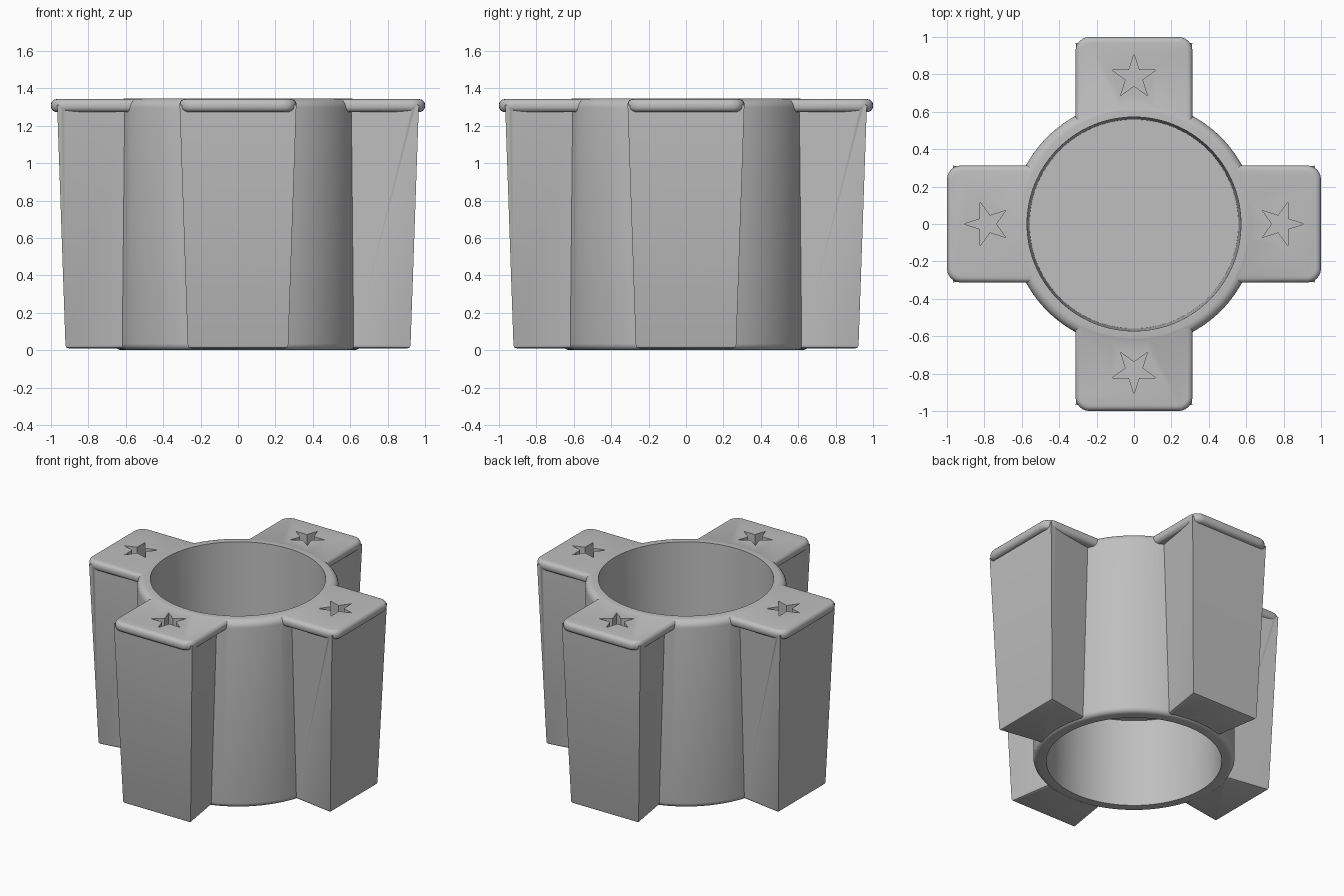
import bpy, bmesh, math
from mathutils import Matrix, Vector

if "Cube" in bpy.data.objects:
    bpy.data.objects.remove(bpy.data.objects["Cube"], do_unlink=True)

HEIGHT = 1.345
SEGMENTS = 96

grey = bpy.data.materials.new("plain_grey")
grey.use_nodes = True
COLOUR = (0.52, 0.52, 0.52, 1)
grey.diffuse_color = COLOUR
grey.node_tree.nodes["Principled BSDF"].inputs["Base Color"].default_value = COLOUR


def finish(bm, name, turn=0):
    """Turn a bmesh into an object, rotated about z."""
    bmesh.ops.recalc_face_normals(bm, faces=bm.faces)
    bm.transform(Matrix.Rotation(turn, 4, 'Z'))
    mesh = bpy.data.meshes.new(name)
    bm.to_mesh(mesh)
    bm.free()
    mesh.materials.append(grey)
    obj = bpy.data.objects.new(name, mesh)
    bpy.context.collection.objects.link(obj)
    return obj


def loft(rings, name, turn=0, bevel_bottom=0):
    """Skin a stack of point rings and cap both ends."""
    bm = bmesh.new()
    loops = [[bm.verts.new(p) for p in ring] for ring in rings]
    for a, b in zip(loops, loops[1:]):
        for i in range(len(a)):
            j = (i + 1) % len(a)
            bm.faces.new((a[i], a[j], b[j], b[i]))
    base = bm.faces.new(loops[0])
    bm.faces.new(loops[-1])
    if bevel_bottom:
        bmesh.ops.bevel(bm, geom=list(base.edges), offset=bevel_bottom,
                        segments=2, profile=0.5, affect='EDGES')
    return finish(bm, name, turn)


def circle(radius, z, n=SEGMENTS):
    return [(radius * math.cos(math.tau * i / n), radius * math.sin(math.tau * i / n), z)
            for i in range(n)]


def combine(target, other, operation):
    """Apply a boolean and discard the operand."""
    mod = target.modifiers.new("join", 'BOOLEAN')
    mod.object, mod.operation, mod.solver = other, operation, 'EXACT'
    bpy.context.view_layer.objects.active = target
    bpy.ops.object.modifier_apply(modifier=mod.name)
    bpy.data.objects.remove(other, do_unlink=True)


def tube(radius, bottom_round, top_round, steps=6):
    """Solid drum with rounded rims."""
    rings = []
    for i in range(steps + 1):
        a = math.pi / 2 * i / steps
        rings.append(circle(radius - bottom_round * (1 - math.sin(a)),
                            bottom_round * (1 - math.cos(a))))
    for i in range(steps + 1):
        a = math.pi / 2 * i / steps
        rings.append(circle(radius - top_round * (1 - math.cos(a)),
                            HEIGHT - top_round * (1 - math.sin(a))))
    return loft(rings, "holder_body")


def wing(turn):
    """Block that tapers downward and towards the centre."""
    def section(outer, half, z, inner=0.4, slope=0.16):
        near = half - slope * (outer - inner)
        return [(outer, -half, z), (outer, half, z), (inner, near, z), (inner, -near, z)]
    return loft([section(0.922, 0.268, 0.01), section(0.967, 0.312, 1.31)],
                "wing", turn, 0.015)


def flange(turn, half=0.313, corner=0.075, low=1.273, top=1.342, edge=0.03):
    """Rounded plate on top of a wing."""
    def outline(inset, z):
        pts = [(0.4, -half + inset, z)]
        for sign in (-1, 1):
            for i in range(7):
                a = math.pi / 2 * (i / 6 if sign > 0 else i / 6 - 1)
                pts.append((1 - corner + (corner - inset) * math.cos(a),
                            sign * (half - corner) + (corner - inset) * math.sin(a), z))
        return pts + [(0.4, half - inset, z)]
    rings = []
    for i in range(6):
        a = math.pi / 2 * i / 5
        rings.append(outline(edge * (1 - math.sin(a)), low + edge * (1 - math.cos(a))))
    for i in range(6):
        a = math.pi / 2 * i / 5
        rings.append(outline(edge * (1 - math.cos(a)), top - edge * (1 - math.sin(a))))
    return loft(rings, "flange", turn)


def star(turn, depth=0.15):
    """Five-pointed cutter with one point facing outward."""
    def outline(z):
        return [(0.785 + r * math.cos(i * math.pi / 5), r * math.sin(i * math.pi / 5), z)
                for i in range(10) for r in [0.047 if i % 2 else 0.122]]
    return loft([outline(HEIGHT - depth), outline(HEIGHT + 0.1)], "star_cutter", turn)


# Outer drum with its four wings, flanges and sunken stars
body = tube(0.657, 0.035, 0.05)
turns = [k * math.pi / 2 for k in range(4)]
for make, operation in ((wing, 'UNION'), (flange, 'UNION'), (star, 'DIFFERENCE')):
    for turn in turns:
        combine(body, make(turn), operation)

# Drafted bores from above and below, leaving a floor between them
RIM, FLOOR = 0.572, 0.559
for rim_z, floor_z, past in ((HEIGHT, 0.71, 0.1), (0, 0.63, -0.1)):
    rings = [circle(FLOOR, floor_z), circle(RIM, rim_z), circle(RIM, rim_z + past)]
    combine(body, loft(rings, "bore_cutter"), 'DIFFERENCE')

# Smooth curved surfaces while keeping hard edges
bpy.ops.object.select_all(action='DESELECT')
body.select_set(True)
bpy.context.view_layer.objects.active = body
bpy.ops.object.shade_smooth_by_angle(angle=math.radians(30))
